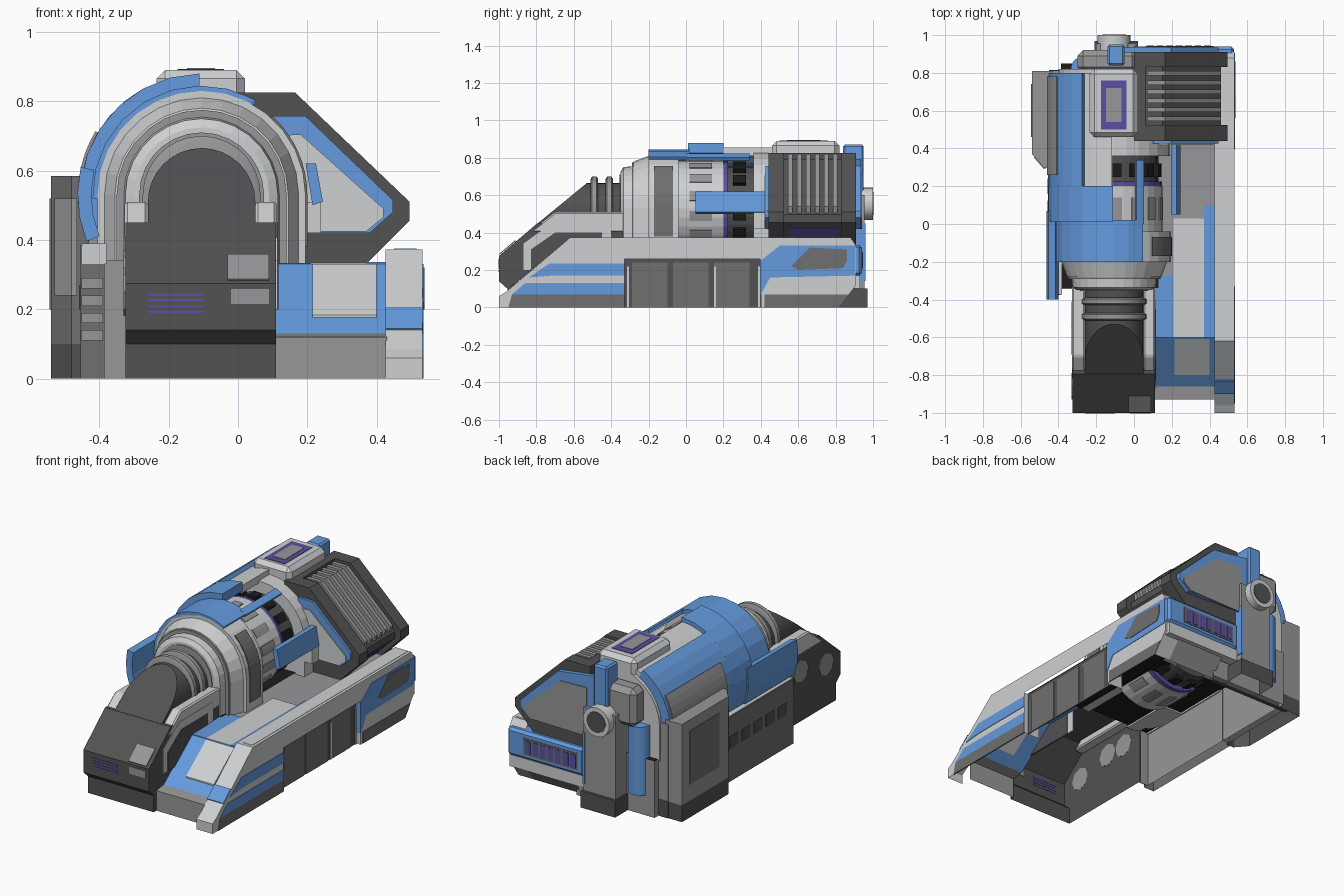
import bpy, bmesh, math
from mathutils import Vector

if "Cube" in bpy.data.objects:
    bpy.data.objects.remove(bpy.data.objects["Cube"])


def material(name, r, g, b):
    m = bpy.data.materials.new(name)
    m.use_nodes = True
    m.diffuse_color = (r, g, b, 1)
    m.node_tree.nodes["Principled BSDF"].inputs["Base Color"].default_value = (r, g, b, 1)
    return m


BLUE = material("blue", .13, .33, .74)
LIGHT = material("light_grey", .62, .63, .64)
MID = material("mid_grey", .31, .31, .32)
STEEL = material("steel_grey", .16, .16, .165)
DARK = material("dark_grey", .085, .085, .088)
BLACK = material("black", .012, .012, .012)
PURPLE = material("purple", .10, .08, .36)
CX, CZ, FLOOR = -.105, .53, .33   # axis of the round parts, foot of their legs
SIDES = {'+x': (1, 0, 0), '+y': (0, 1, 0), '-x': (-1, 0, 0), '-y': (0, -1, 0), '-z': (0, 0, -1)}


def finish(name, bm, mat, smooth=False, drop=()):
    bmesh.ops.remove_doubles(bm, verts=bm.verts, dist=1e-5)
    bmesh.ops.dissolve_degenerate(bm, edges=bm.edges, dist=1e-5)
    bmesh.ops.recalc_face_normals(bm, faces=bm.faces)
    bm.normal_update()
    gone = [f for f in bm.faces if any(f.normal.dot(Vector(SIDES[d])) > .99 for d in drop)]
    bmesh.ops.delete(bm, geom=gone, context='FACES')
    me = bpy.data.meshes.new(name)
    bm.to_mesh(me)
    bm.free()
    me.materials.append(mat)
    ob = bpy.data.objects.new(name, me)
    bpy.context.collection.objects.link(ob)
    if smooth:
        bpy.ops.object.select_all(action='DESELECT')
        ob.select_set(True)
        bpy.context.view_layer.objects.active = ob
        bpy.ops.object.shade_smooth_by_angle(angle=math.radians(32))
    return ob


def prism(name, axis, outline, a, b, mat, bevel=0, smooth=False, drop=()):
    """Extrude a 2D outline along an axis from a to b, leaving out the dropped sides."""
    put = {'x': lambda p, t: (t, p[0], p[1]), 'y': lambda p, t: (p[0], t, p[1]),
           'z': lambda p, t: (p[0], p[1], t)}[axis]
    bm = bmesh.new()
    ends = [[bm.verts.new(put(p, t)) for p in outline] for t in (a, b)]
    n = len(outline)
    for ring in ends:
        bm.faces.new(ring)
    for i in range(n):
        j = (i + 1) % n
        bm.faces.new((ends[0][i], ends[0][j], ends[1][j], ends[1][i]))
    bmesh.ops.recalc_face_normals(bm, faces=bm.faces)
    if bevel:
        edges = [e for e in bm.edges if min(v.co.z for v in e.verts) > .05]
        bmesh.ops.bevel(bm, geom=edges, offset=bevel, segments=1, affect='EDGES')
    return finish(name, bm, mat, smooth, drop)


def box(name, x, y, z, mat, **kw):
    return prism(name, 'z', [(x[0], y[0]), (x[1], y[0]), (x[1], y[1]), (x[0], y[1])], *z, mat, **kw)


def sweep(name, section, a0, a1, mat, steps=14, foot=None, smooth=False):
    """Turn a closed (y, radius) section about the long axis, with straight legs if foot is set."""
    stations = [[(CX + r * math.cos(a), y, CZ + r * math.sin(a)) for y, r in section]
                for a in (math.radians(a0 + (a1 - a0) * i / steps) for i in range(steps + 1))]
    if foot is not None:
        leg = lambda st: [(x, y, foot) for x, y, z in st]
        stations = [leg(stations[0])] + stations + [leg(stations[-1])]
    bm = bmesh.new()
    rows = [[bm.verts.new(p) for p in st] for st in stations]
    n = len(section)
    for r, s in zip(rows, rows[1:]):
        for i in range(n):
            j = (i + 1) % n
            bm.faces.new((r[i], r[j], s[j], s[i]))
    if a1 - a0 < 360:
        for row in (rows[0], rows[-1]):
            bm.faces.new(row)
    return finish(name, bm, mat, smooth)


def shell(name, y, r, a, mat, steps=8):
    return sweep(name, [(y[0], r[0]), (y[1], r[0]), (y[1], r[1]), (y[0], r[1])], *a, mat, steps)


def paint(ob, mat, rule):
    ob.data.materials.append(mat)
    for f in ob.data.polygons:
        f.material_index = int(rule(f.normal))


circle = lambda cx, cy, r, n=20: [(cx + r * math.cos(2 * math.pi * i / n), cy + r * math.sin(2 * math.pi * i / n))
                                  for i in range(n)]

# Nose block with its sloping front, hollow below
nose = [(-.955, 0), (-.955, .1), (-1, .14), (-1, .275), (-.795, .45), (-.33, .45), (-.33, 0)]
prism("nose", 'x', nose, -.325, .11, DARK, drop=('-z', '+x', '+y'))
prism("nose_left_wall", 'x', nose[:6] + [(-.33, .33), (-.6, .33), (-.86, .13), (-.93, .12), (-.93, 0)],
      .106, .11, DARK)
for side, (a, b) in {"right": (-.327, -.26), "left": (.05, .112)}.items():
    prism(f"nose_rim_{side}", 'x', [(-.84, .40), (-.7, .51), (-.3, .51), (-.3, .4)], a, b, LIGHT, bevel=.008)
prism("nose_side_frame", 'x', [(-.87, .2), (-.87, .34), (-.72, .45), (-.4, .45), (-.4, .2)], .11, .114, LIGHT)
prism("nose_side_panel", 'x', [(-.83, .2), (-.83, .31), (-.7, .4), (-.45, .4), (-.45, .2)], .108, .117, DARK)
for i, (y, z, r) in enumerate(((-.86, .25, .07), (-.62, .3, .07), (-.48, .3, .07))):
    prism(f"nose_patch_{i}", 'x', circle(y, z, r, 8), -.33, -.324, MID)
box("nose_lamp_low", (-.02, .09), (-1.003, -.996), (.215, .258), MID)
prism("nose_lamp_high", 'x', [(-.995, .283), (-.91, .355), (-.913, .36), (-.998, .287)], -.03, .09, MID)
for i in range(4):
    z = .19 + i * .016
    box(f"nose_stripe_{i}", (-.26, -.10), (-1.003, -.998), (z, z + .007), PURPLE)

# Sloping dark tube and its collars
arc = [(CX + .155 * math.cos(math.pi * i / 16), .51 + .155 * math.sin(math.pi * i / 16)) for i in range(17)]
tube = prism("tube", 'y', arc + [(CX - .155, .44), (CX + .155, .44)], -.9, -.3, DARK, smooth=True)
for v in tube.data.vertices:
    if v.co.y < -.8:
        v.co.y = -.53 - (.665 - v.co.z) / .82
for i, y in enumerate((-.49, -.41)):
    sweep(f"collar_{i}", [(y - .02, .1), (y - .02, .155), (y - .012, .17), (y + .012, .17), (y + .02, .155),
                          (y + .02, .1)], 0, 180, MID, foot=.45, smooth=True)

# Stepped drum, full round rotor and rear housing
sweep("drum", [(-.35, .14), (-.35, .195), (-.335, .22), (-.285, .225), (-.28, .25), (-.2, .28), (-.2, .3),
               (-.04, .3), (-.04, .14)], 0, 180, LIGHT, foot=FLOOR)
sweep("drum_ring_inner", [(-.355, .14), (-.355, .18), (-.34, .18), (-.34, .14)], 0, 180, MID, foot=FLOOR)
sweep("drum_ring_outer", [(-.29, .22), (-.29, .245), (-.27, .245), (-.27, .22)], 0, 180, MID, foot=FLOOR)
sweep("rotor", [(-.05, 0), (-.05, .255), (.2, .255), (.2, 0)], 0, 360, LIGHT, 32)
sweep("rotor_gap", [(.19, 0), (.19, .225), (.37, .225), (.37, 0)], 0, 360, DARK, 32)
sweep("rotor_ring", [(.2, .2), (.2, .252), (.225, .252), (.225, .2)], 0, 360, PURPLE, 32)
sweep("rear_housing", [(.36, .1), (.36, .295), (.82, .295), (.82, .1)], 0, 180, LIGHT, foot=FLOOR)
sweep("rear_housing_end", [(.8, 0), (.8, .2), (.815, .2), (.815, 0)], 0, 180, MID, foot=FLOOR)
shell("drum_patch", (-.17, -.07), (.293, .305), (0, 48), STEEL)
box("drum_leg_patch", (.19, .2), (-.17, -.07), (.38, .53), STEEL)
for i in range(15):
    a = -15 + i * 24
    shell(f"rotor_slot_{i}", (.02, .14), (.25, .26), (a, a + 12), MID, 3)
    shell(f"gap_block_{i}", (.25, .32), (.22, .25), (a, a + 12), BLACK, 3)

# Blue armour shell over the drum
shell("armour_front", (-.2, .02), (.295, .315), (61, 182), BLUE, 8)
shell("armour_arm", (.0, .34), (.295, .315), (60, 68), BLUE, 2)
shell("armour_band", (.01, .2), (.295, .35), (91, 202), BLUE)
shell("armour_rear", (.2, .8), (.28, .35), (119, 202), BLUE)
shell("armour_trim", (.2, .8), (.28, .325), (92, 119), LIGHT, 3)
shell("armour_patch", (.26, .78), (.34, .357), (149, 196), MID)
shell("armour_skirt", (-.4, .07), (.318, .358), (167, 202), BLUE, 3)

# Main body and its right-hand vent rail, open below
body = box("main_body", (-.387, .13), (-.34, .85), (0, .34), MID, drop=('-z', '+x', '-y'))
paint(body, BLACK, lambda n: n.z > .5)
box("body_front_edge", (-.387, -.322), (-.345, -.34), (0, .34), MID)
box("vent_rail", (-.455, -.385), (-.37, .32), (0, .385), STEEL, drop=('-z', '+x'))
box("vent_rail_cap", (-.45, -.38), (-.372, .3), (.33, .39), LIGHT)
for i in range(5):
    y = -.3 + i * .115
    box(f"vent_window_{i}", (-.459, -.45), (y, y + .08), (.2, .27), DARK)
for i in range(4):
    z = .11 + i * .05
    box(f"vent_slot_{i}", (-.452, -.39), (-.376, -.368), (z, z + .03), MID)

# Rear right tank, rear wall, column and round port
tank = [(-.54, .37), (-.48, .3), (-.43, .3), (-.43, .81), (-.54, .81)]
prism("tank_base", 'z', tank, 0, .1, DARK, drop=('-z',))
paint(prism("tank", 'z', tank, .1, .585, MID, drop=('-z',)), STEEL, lambda n: n.y < -.3)
box("tank_panel", (-.544, -.538), (.46, .74), (.2, .52), STEEL)
prism("tank_front_panel", 'z', [(-.53, .352), (-.48, .294), (-.465, .294), (-.465, .31), (-.52, .36)],
      .24, .52, MID)
box("rear_wall", (-.45, .1), (.79, .812), (.1, .56), MID)
box("rear_wall_base", (-.45, .1), (.79, .814), (0, .1), DARK)
prism("blue_canister", 'z', circle(-.27, .82, .065), .12, .53, BLUE, smooth=True)
box("rear_shoulder", (-.3, .02), (.8, .92), (.53, .76), MID, bevel=.03)
box("column", (-.2, .01), (.8, .955), (.1, .6), MID, drop=('-z',))
box("column_base", (-.21, .02), (.8, .97), (0, .1), DARK, drop=('-z',))
box("column_stripe", (.0, .015), (.86, .96), (.14, .45), BLUE)
prism("port", 'y', circle(CX, .555, .087), .9, 1.0, LIGHT, smooth=True)
prism("port_face", 'y', circle(CX, .555, .062), .99, 1.003, DARK)
box("port_fin", (-.14, -.05), (.84, .95), (.6, .87), BLUE, bevel=.01)

# Top hatch with its framed screen
box("hatch", (-.235, .02), (.46, .82), (.76, .89), LIGHT, bevel=.025)
box("hatch_frame", (-.175, -.04), (.5, .76), (.886, .893), PURPLE)
box("hatch_screen", (-.147, -.067), (.54, .72), (.888, .896), MID)


# Left engine: two cheeks, sunk core and louvres
def engine_outline(d):
    return [(0, .825 - d), (.165 - d * .4, .825 - d), (.495 - d, .51 - d * .4), (.495 - d, .455),
            (.37 - d, .33), (0, .33)]


for name, a, b in (("front", .44, .525), ("rear", .83, .91)):
    prism(f"engine_cheek_{name}", 'y', engine_outline(0), a, b, DARK)
prism("engine_core", 'y', engine_outline(.035), .5, .85, DARK)
box("engine_spine", (0, .06), (.5, .85), (.7, .825), DARK)
for i in range(6):
    y = .545 + i * .048
    prism(f"louvre_{i}", 'y', [(.07, .77), (.07, .82), (.165, .82), (.46, .54), (.45, .5), (.15, .76)],
          y, y + .024, MID)
prism("engine_side_light", 'y', [(.39, .38), (.435, .425), (.43, .43), (.385, .385)], .55, .8, PURPLE)
frame = [(.1, .757), (.195, .757), (.447, .515), (.447, .48), (.38, .42), (.1, .42)]
panel = [(.1, .70), (.18, .705), (.42, .49), (.42, .465), (.37, .425), (.1, .425)]
prism("engine_front_frame", 'y', frame, .425, .441, BLUE)
prism("engine_front_panel", 'y', panel, .419, .426, LIGHT)
prism("engine_rear_frame", 'y', [(-.05, .79)] + frame[1:5] + [(-.05, .44)], .909, .935, BLUE)
prism("engine_rear_panel", 'y', [(0, .71)] + panel[1:5] + [(0, .42)], .93, .94, MID)
prism("side_arm", 'y', [(.195, .62), (.225, .62), (.245, .51), (.215, .5)], .05, .45, BLUE)
box("arm_bracket", (.19, .24), (.36, .45), (.42, .51), LIGHT)

# Left pod: sloping deck, outer rail and rear block, hollow below
deck = prism("pod_deck", 'x', [(-.93, 0), (-.93, .12), (-.86, .13), (-.6, .33), (.92, .33), (.92, .12), (.82, 0)],
             .11, .43, MID, drop=('-z', '-x', '+x'))
paint(deck, BLUE, lambda n: n.y < -.4 and n.z > .3)
box("deck_ceiling", (.11, .425), (-.33, .42), (.312, .318), BLACK)
prism("slope_panel", 'x', [(-.80, .176), (-.61, .322), (-.61, .33), (-.80, .184)], .215, .40, LIGHT)
box("deck_blue_inner", (.11, .21), (-.6, -.27), (.328, .334), BLUE)
box("deck_blue_outer", (.37, .425), (-.6, .1), (.328, .336), BLUE)
box("deck_light", (.21, .37), (-.6, .03), (.328, .335), LIGHT)
front_rail = [(-1, 0), (-1, .06), (-.96, .085), (-.62, .373)]
rear_rail = [(.88, .373), (.91, .33), (.91, .12), (.82, 0)]
notch = [(.4, 0), (.4, .26), (-.33, .26), (-.33, 0)]
prism("pod_rail", 'x', front_rail + rear_rail + notch, .425, .532, LIGHT, drop=('-z', '-x'))
prism("rail_top_edge", 'x', [(-.62, .34), (-.6, .375), (.87, .375), (.88, .34)], .45, .515, LIGHT)
prism("rail_front_band", 'x', [(-.897, .14), (-.827, .2), (-.83, .205), (-.9, .145)], .425, .532, BLUE)
side = lambda name, pts, mat, d=.0: prism(name, 'x', pts, .528, .535 + d, mat)
side("rail_blue_low", [(-.93, .07), (-.86, .13), (-.33, .13), (-.33, .07)], BLUE)
side("rail_blue_high", [(-.84, .16), (-.73, .235), (-.33, .235), (-.33, .17), (-.72, .17)], BLUE)
side("rail_skirt", [(-.95, 0), (-.93, .07), (-.33, .07), (-.33, 0)], STEEL)
box("rail_side_panel", (.5, .505), (-.33, .4), (0, .26), DARK)
for i, y in enumerate((-.2, .02, .24)):
    box(f"rail_inner_panel_{i}", (.5, .508), (y - .09, y + .1), (0, .24), STEEL)
for i, y in enumerate((-.31, .155, .39)):
    box(f"rail_strip_{i}", (.5, .51), (y - .006, y + .006), (0, .22), LIGHT)
side("rail_rear_blue", [(.4, .07), (.4, .25), (.5, .33), (.905, .33), (.905, .17), (.45, .16)], BLUE)
box("rail_rear_blue_end", (.43, .534), (.395, .401), (.07, .26), BLUE)
side("rail_rear_window", [(.56, .22), (.6, .2), (.84, .21), (.86, .25), (.86, .31), (.66, .32)], STEEL, .003)
side("rail_rear_skirt", [(.42, 0), (.42, .07), (.87, .07), (.82, 0)], STEEL)
box("pod_rear_block", (.02, .53), (.85, .94), (.17, .335), BLUE, bevel=.015)
box("pod_rear_band", (.02, .52), (.87, .93), (.1, .17), LIGHT)
box("pod_rear_grille", (.06, .42), (.935, .943), (.2, .3), STEEL)
for i in range(7):
    x = .07 + i * .05
    box(f"pod_rear_light_{i}", (x, x + .036), (.94, .946), (.21, .29), PURPLE)
